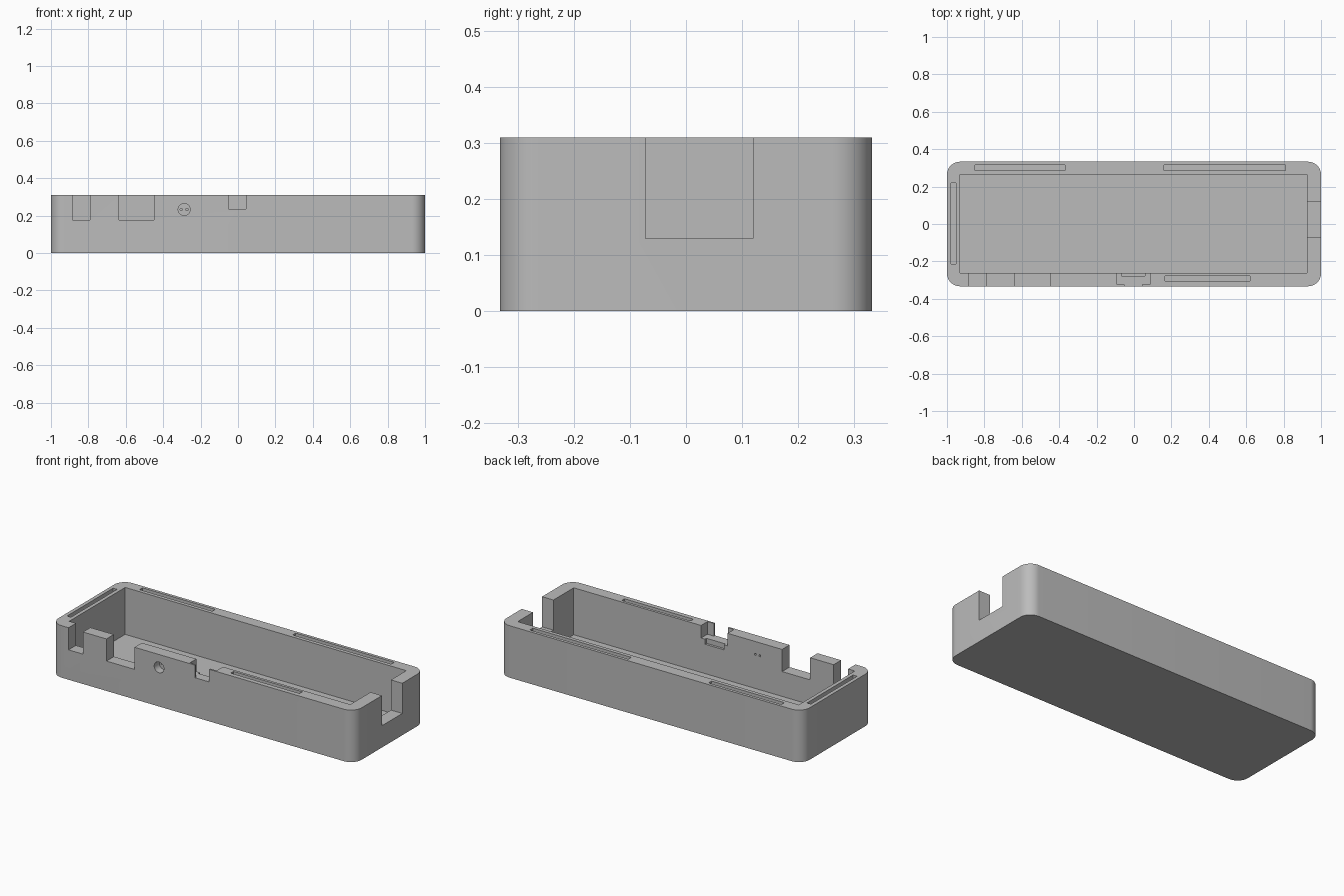
import bpy
import bmesh
import math
from mathutils import Matrix, Vector

default = bpy.data.objects.get("Cube")
if default:
    bpy.data.objects.remove(default, do_unlink=True)

TOP = 0.31       # rim height
OVER = 0.4       # cutters reach past the rim
FRONT, INNER_FRONT = -0.333, -0.263
INNER_RIGHT = 0.925

grey = bpy.data.materials.new("plain grey")
grey.use_nodes = True
colour = (0.5, 0.5, 0.5, 1)
grey.diffuse_color = colour
grey.node_tree.nodes["Principled BSDF"].inputs["Base Color"].default_value = colour


def box(name, x, y, z, radius=0):
    """Box from (min, max) ranges, with optional rounded upright edges."""
    bm = bmesh.new()
    low, high = Vector((x[0], y[0], z[0])), Vector((x[1], y[1], z[1]))
    size = high - low
    bmesh.ops.create_cube(bm, size=1, matrix=Matrix.Translation((low + high) / 2)
                          @ Matrix.Diagonal((*size, 1)))
    if radius:
        upright = [e for e in bm.edges
                   if abs(e.verts[0].co.z - e.verts[1].co.z) > size.z / 2]
        bmesh.ops.bevel(bm, geom=upright, offset=radius, segments=12,
                        profile=0.5, affect='EDGES')
    return finish(name, bm)


def bore(name, x, z, radius, y):
    """Round cutter running along y."""
    bm = bmesh.new()
    place = Matrix.Translation((x, sum(y) / 2, z)) @ Matrix.Rotation(math.pi / 2, 4, 'X')
    bmesh.ops.create_cone(bm, cap_ends=True, segments=32, radius1=radius,
                          radius2=radius, depth=y[1] - y[0], matrix=place)
    return finish(name, bm)


def finish(name, bm):
    mesh = bpy.data.meshes.new(name)
    bm.to_mesh(mesh)
    bm.free()
    mesh.materials.append(grey)
    obj = bpy.data.objects.new(name, mesh)
    bpy.context.scene.collection.objects.link(obj)
    return obj


# Outer tray
tray = box("case_tray", (-1, 1), (FRONT, -FRONT), (0, TOP), radius=0.07)

# Main cavity
cutters = [box("cavity", (-0.93, INNER_RIGHT), (INNER_FRONT, 0.265), (0.03, OVER))]

# Port notches through the front wall and the +x end wall
for x in ((-0.885, -0.79), (-0.635, -0.45)):
    cutters.append(box("front_notch", x, (-0.4, -0.25), (0.178, OVER)))
cutters.append(box("end_notch", (0.9, 1.1), (-0.072, 0.12), (0.13, OVER)))

# Button opening: narrow outer slot, wide inner pocket, clearance groove
cutters += [
    box("button_slot", (-0.05, 0.043), (-0.4, -0.25), (0.235, OVER)),
    box("button_pocket", (-0.09, 0.085), (-0.323, -0.25), (0.235, OVER)),
    box("button_clearance", (-0.068, 0.06), (-0.277, -0.25), (0.205, OVER)),
]

# Round recess with two pin holes
cutters.append(bore("round_recess", -0.288, 0.233, 0.032, (-0.4, -0.285)))
for side in (-1, 1):
    cutters.append(bore("pin_hole", -0.288 + side * 0.015, 0.233, 0.006, (-0.35, -0.25)))

# Narrow grooves in the rim
for x, y in (((-0.85, -0.37), (0.287, 0.315)),
             ((0.16, 0.81), (0.287, 0.315)),
             ((0.165, 0.62), (-0.305, -0.279)),
             ((-0.978, -0.952), (-0.215, 0.22))):
    cutters.append(box("rim_groove", x, y, (TOP - 0.06, OVER)))

# Cut everything out of the tray, then discard the cutters
bpy.ops.object.select_all(action='DESELECT')
tray.select_set(True)
bpy.context.view_layer.objects.active = tray
for cutter in cutters:
    cutter.hide_render = True
    cut = tray.modifiers.new(cutter.name, 'BOOLEAN')
    cut.operation = 'DIFFERENCE'
    cut.solver = 'EXACT'
    cut.object = cutter
    bpy.ops.object.modifier_apply(modifier=cut.name)
    bpy.data.objects.remove(cutter, do_unlink=True)

bpy.ops.object.shade_smooth_by_angle(angle=math.radians(30))
